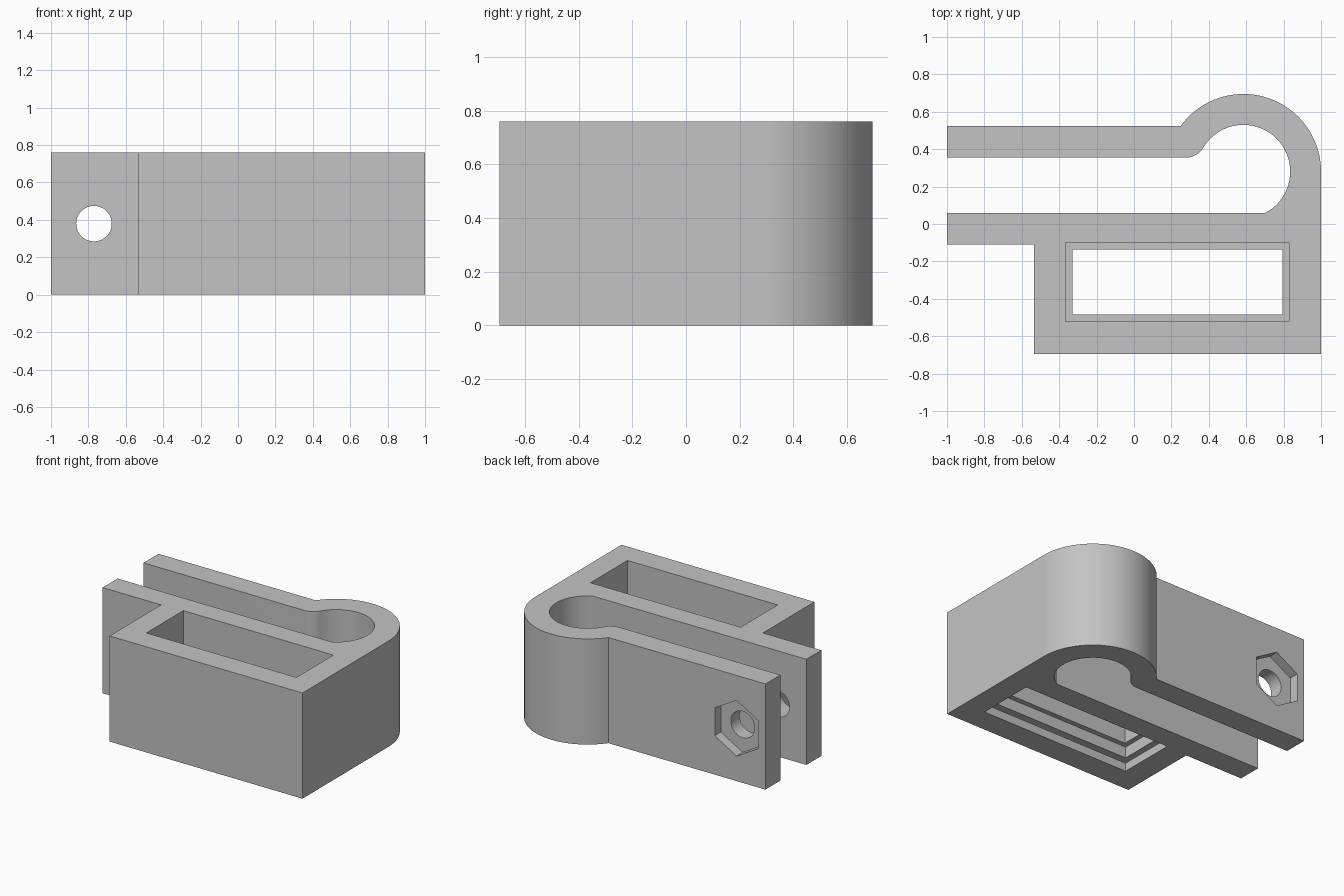
import bpy, bmesh, math
from mathutils import Vector, Matrix

if "Cube" in bpy.data.objects:
    bpy.data.objects.remove(bpy.data.objects["Cube"], do_unlink=True)

HEIGHT = 0.76
EYE = (0.585, 0.28)          # centre of the clamp eye
R_OUT, R_IN, R_LIP = 0.415, 0.25, 0.11
ARM_OUT, ARM_IN = 0.525, 0.355   # faces of the rear arm
SLIT = 0.06                      # front face of the clamping slit

grey = bpy.data.materials.new("plain_grey")
grey.use_nodes = True
grey.diffuse_color = (0.55, 0.55, 0.55, 1)
grey.node_tree.nodes["Principled BSDF"].inputs["Base Color"].default_value = (0.55, 0.55, 0.55, 1)


def arc(center, r, a0, a1, n):
    return [(center[0] + r * math.cos(a0 + (a1 - a0) * i / n),
             center[1] + r * math.sin(a0 + (a1 - a0) * i / n)) for i in range(n + 1)]


def prism(name, points, low, high, matrix=Matrix()):
    """Extrude a flat outline from low to high along z, then transform it."""
    bm = bmesh.new()
    face = bm.faces.new([bm.verts.new((x, y, low)) for x, y in points])
    ext = bmesh.ops.extrude_face_region(bm, geom=[face])
    bmesh.ops.translate(bm, vec=(0, 0, high - low),
                        verts=[v for v in ext["geom"] if isinstance(v, bmesh.types.BMVert)])
    bm.transform(matrix)
    bmesh.ops.recalc_face_normals(bm, faces=bm.faces)
    mesh = bpy.data.meshes.new(name)
    bm.to_mesh(mesh)
    bm.free()
    mesh.materials.append(grey)
    obj = bpy.data.objects.new(name, mesh)
    bpy.context.collection.objects.link(obj)
    return obj


def cut(body, cutter):
    cutter.hide_render = True
    mod = body.modifiers.new("cut", "BOOLEAN")
    mod.operation, mod.solver, mod.object = "DIFFERENCE", "EXACT", cutter
    bpy.context.view_layer.objects.active = body
    bpy.ops.object.modifier_apply(modifier=mod.name)
    bpy.data.objects.remove(cutter, do_unlink=True)


def rect(grow=0.0):
    x0, x1, y0, y1 = -0.365 - grow, 0.83 + grow, -0.52 - grow, -0.10 + grow
    return [(x0, y0), (x1, y0), (x1, y1), (x0, y1)]


# Clamp outline: outer eye, rear arm, rounded lip, inner eye, front arm, block
outer_end = math.pi - math.asin((ARM_OUT - EYE[1]) / R_OUT)
lip_y = ARM_IN + R_LIP
lip_x = EYE[0] - math.sqrt((R_IN + R_LIP) ** 2 - (lip_y - EYE[1]) ** 2)
lip_angle = math.atan2(EYE[1] - lip_y, EYE[0] - lip_x)
inner_end = -math.acos((EYE[1] - SLIT) / R_IN) * -1 - math.pi / 2

outline = arc(EYE, R_OUT, 0, outer_end, 48)
outline += [(-1, ARM_OUT), (-1, ARM_IN)]
outline += arc((lip_x, lip_y), R_LIP, -math.pi / 2, lip_angle, 12)
outline += arc(EYE, R_IN, lip_angle + math.pi, inner_end, 56)[1:]
outline += [(-1, SLIT), (-1, -0.11), (-0.535, -0.11), (-0.535, -0.695), (1, -0.695)]
body = prism("clamp_body", outline, 0, HEIGHT)

# Pocket: wide at both ends, narrow rib inside, thin slot near the bottom
cut(body, prism("pocket_core", rect(-0.037), -0.1, HEIGHT + 0.1))
cut(body, prism("pocket_bottom", rect(), -0.1, 0.18))
cut(body, prism("pocket_top", rect(), 0.38, HEIGHT + 0.1))
cut(body, prism("retainer_slot", rect(0.08), 0.06, 0.10))

# Bolt hole through both arms and hexagonal nut recess in the rear arm
side = Matrix.Translation(Vector((-0.77, 0, HEIGHT / 2))) @ Matrix.Rotation(math.pi / 2, 4, "X")
cut(body, prism("bolt_hole", arc((0, 0), 0.095, 0, math.tau, 40)[:-1], -0.8, 0.4, side))
hexagon = arc((0, 0), 0.2, math.pi / 2, math.pi / 2 + math.tau, 6)[:-1]
cut(body, prism("nut_recess", hexagon, -0.8, -ARM_OUT + 0.07, side))

# Smooth curved walls, keep edges sharp
bpy.ops.object.select_all(action="DESELECT")
body.select_set(True)
bpy.context.view_layer.objects.active = body
bpy.ops.object.shade_smooth_by_angle(angle=math.radians(25))
